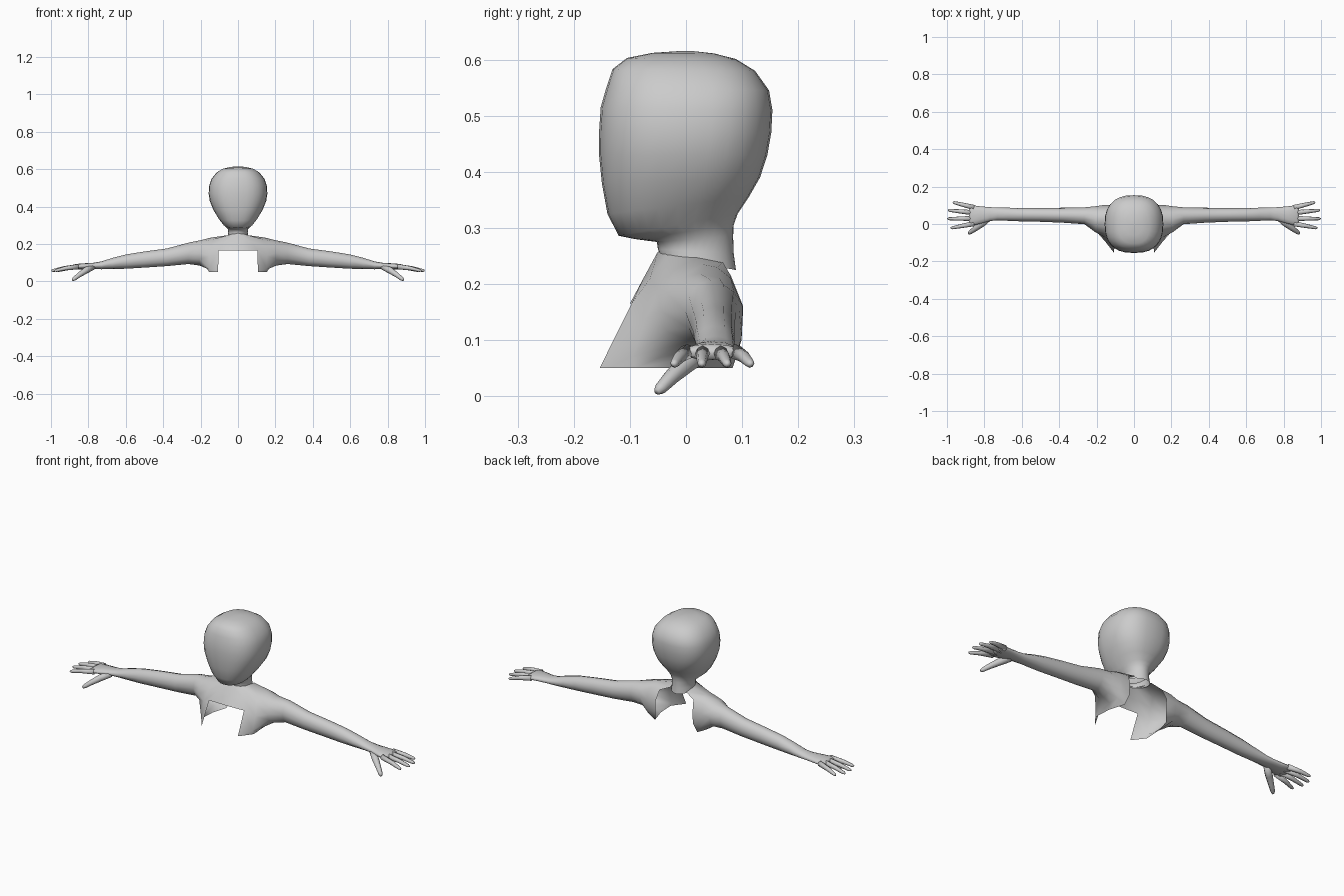
import bpy, bmesh
from math import sin, cos, pi
from mathutils import Vector


def finish(name, bm, mirror=False):
    bmesh.ops.remove_doubles(bm, verts=bm.verts, dist=0.0005)
    bmesh.ops.recalc_face_normals(bm, faces=bm.faces)
    me = bpy.data.meshes.new(name)
    bm.to_mesh(me)
    bm.free()
    for p in me.polygons:
        p.use_smooth = True
    ob = bpy.data.objects.new(name, me)
    bpy.context.collection.objects.link(ob)
    if mirror:
        m = ob.modifiers.new("Mirror", 'MIRROR')
        m.use_clip = True
    return ob


def loft(bm, rings, closed=True, cap_start=False, cap_end=False):
    vs = [[bm.verts.new(p) for p in r] for r in rings]
    n = len(rings[0])
    for a, b in zip(vs, vs[1:]):
        for i in range(n if closed else n - 1):
            j = (i + 1) % n
            bm.faces.new((a[i], a[j], b[j], b[i]))
    if cap_start:
        bm.faces.new(vs[0])
    if cap_end:
        bm.faces.new(vs[-1])


def spow(v, e):
    return abs(v) ** e * (1 if v >= 0 else -1)


# Head and neck: (z front, z back, half width, y front, y back, squareness)
sections = [
    (0.250, 0.225, 0.055, -0.046, 0.089, 2.0),
    (0.262, 0.255, 0.052, -0.050, 0.085, 2.0),
    (0.275, 0.285, 0.053, -0.052, 0.084, 2.0),
    (0.280, 0.305, 0.066, -0.090, 0.085, 2.1),
    (0.286, 0.325, 0.078, -0.120, 0.092, 2.3),
    (0.325, 0.355, 0.106, -0.140, 0.112, 2.4),
    (0.380, 0.390, 0.133, -0.150, 0.132, 2.5),
    (0.430, 0.430, 0.151, -0.155, 0.145, 2.5),
    (0.470, 0.470, 0.157, -0.155, 0.152, 2.5),
    (0.515, 0.510, 0.154, -0.152, 0.154, 2.5),
    (0.550, 0.545, 0.142, -0.142, 0.148, 2.5),
    (0.583, 0.580, 0.115, -0.131, 0.123, 2.5),
    (0.603, 0.601, 0.083, -0.105, 0.089, 2.4),
    (0.612, 0.611, 0.045, -0.060, 0.050, 2.2),
    (0.615, 0.615, 0.012, -0.015, 0.014, 2.0),
]
rings = []
for zf, zb, w, yf, yb, n in sections:
    ring = []
    for i in range(28):
        a = 2 * pi * i / 28
        s = spow(sin(a), 2 / n)
        t = (s + 1) / 2
        ring.append((w * spow(cos(a), 2 / n), yf + (yb - yf) * t, zf + (zb - zf) * t))
    rings.append(ring)
bm = bmesh.new()
loft(bm, rings, cap_end=True)
finish("head_and_neck", bm)

# Open torso rim, running from neck side over the front flap to the back
rim = [(0.055, 0.020, 0.247), (0.037, -0.033, 0.252), (0.075, -0.064, 0.210),
       (0.103, -0.097, 0.165), (0.107, -0.154, 0.050), (0.155, -0.090, 0.050),
       (0.150, 0.000, 0.050), (0.125, 0.083, 0.050), (0.110, 0.099, 0.100),
       (0.110, 0.102, 0.160), (0.100, 0.080, 0.215), (0.048, 0.066, 0.238)]
shoulder = [(0.140, 0.030, 0.235), (0.130, -0.020, 0.226), (0.143, -0.050, 0.190),
            (0.153, -0.072, 0.138), (0.153, -0.095, 0.070), (0.165, -0.050, 0.068),
            (0.165, 0.020, 0.072), (0.165, 0.080, 0.070), (0.165, 0.099, 0.105),
            (0.165, 0.101, 0.160), (0.155, 0.080, 0.210), (0.145, 0.055, 0.230)]

# Arm and palm sections: (x, y centre, z centre, y radius, z radius)
arm = [(0.205, 0.025, 0.152, 0.070, 0.067), (0.265, 0.044, 0.150, 0.045, 0.057),
       (0.38, 0.047, 0.129, 0.040, 0.047), (0.50, 0.049, 0.117, 0.037, 0.043),
       (0.60, 0.050, 0.106, 0.036, 0.038), (0.67, 0.052, 0.096, 0.035, 0.030),
       (0.73, 0.054, 0.086, 0.034, 0.021), (0.77, 0.053, 0.083, 0.037, 0.017),
       (0.82, 0.048, 0.081, 0.046, 0.016), (0.87, 0.045, 0.079, 0.056, 0.014),
       (0.882, 0.045, 0.077, 0.050, 0.009)]
rings = [rim, shoulder]
for x, cy, cz, ry, rz in arm:
    rings.append([(x, cy - ry * sin(2 * pi * i / 12), cz + rz * cos(2 * pi * i / 12))
                  for i in range(12)])
bm = bmesh.new()
loft(bm, rings, cap_end=True)
# Chest panel joining both halves at the centre
loft(bm, [[(0, -0.050, 0.258), (0, -0.075, 0.212), (0, -0.100, 0.165)], rim[1:4]], closed=False)
finish("torso_and_arms", bm, mirror=True)


def digit(name, path, radii):
    pts = [Vector(p) for p in path]
    rings = []
    for k, p in enumerate(pts):
        d = (pts[min(k + 1, len(pts) - 1)] - pts[max(k - 1, 0)]).normalized()
        side = d.cross(Vector((0, 0, 1))).normalized()
        up = side.cross(d)
        rings.append([p + radii[k] * (side * cos(a) + up * sin(a))
                      for a in [2 * pi * i / 8 for i in range(8)]])
    bm = bmesh.new()
    loft(bm, rings, cap_start=True, cap_end=True)
    finish(name, bm, mirror=True)


# Fingers: base y, tip x, tip y
fingers = [(0.088, 0.968, 0.116), (0.060, 0.995, 0.074), (0.030, 0.998, 0.028), (0.002, 0.980, -0.022)]
for k, (by, tx, ty) in enumerate(fingers):
    base, tip = Vector((0.855, by, 0.079)), Vector((tx, ty, 0.057))
    mid = base.lerp(tip, 0.55) + Vector((0, 0, 0.003))
    end = base.lerp(tip, 0.93)
    digit(f"finger_{k + 1}", [base, mid, end, tip], [0.014, 0.011, 0.008, 0.004])

# Thumb
digit("thumb", [(0.775, 0.032, 0.077), (0.815, 0.000, 0.058), (0.850, -0.026, 0.034),
                (0.876, -0.045, 0.014), (0.884, -0.052, 0.008)],
      [0.016, 0.018, 0.014, 0.011, 0.006])
